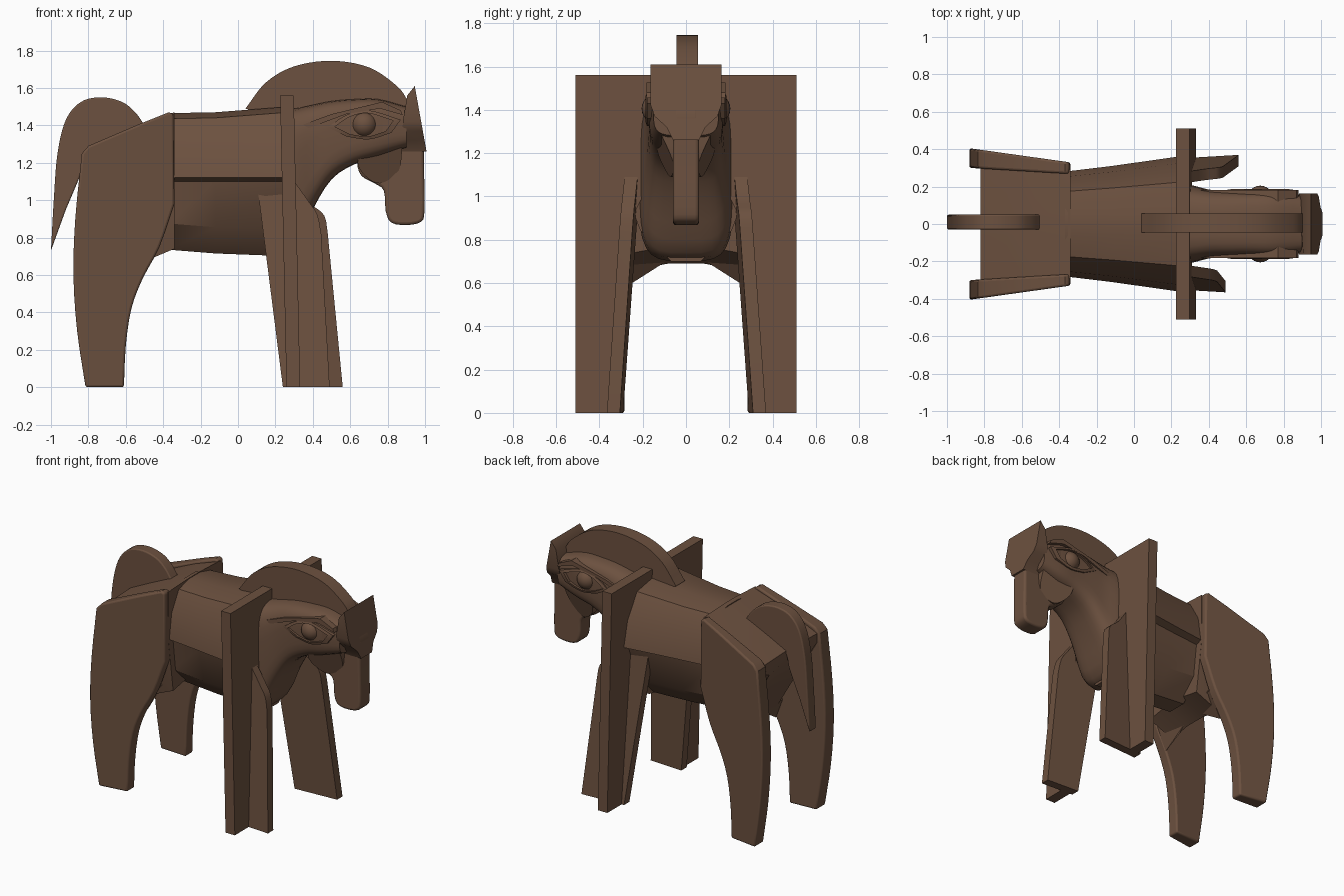
import bpy, bmesh, math
from mathutils import Vector

cube = bpy.data.objects.get("Cube")
if cube:
    bpy.data.objects.remove(cube, do_unlink=True)

wood = bpy.data.materials.new("dark brown wood")
wood.use_nodes = True
colour = (0.15, 0.082, 0.05, 1)
wood.diffuse_color = colour
wood.node_tree.nodes["Principled BSDF"].inputs["Base Color"].default_value = colour


def finish(obj, angle=35):
    obj.data.materials.append(wood)
    bpy.ops.object.select_all(action='DESELECT')
    obj.select_set(True)
    bpy.context.view_layer.objects.active = obj
    bpy.ops.object.shade_smooth_by_angle(angle=math.radians(angle))
    return obj


def loft(name, rings, bevel=0.0):
    """Skin a row of equal-length closed rings and cap both ends."""
    bm = bmesh.new()
    rows = [[bm.verts.new(p) for p in ring] for ring in rings]
    n = len(rows[0])
    for a, b in zip(rows, rows[1:]):
        for i in range(n):
            j = (i + 1) % n
            bm.faces.new((a[i], a[j], b[j], b[i]))
    bm.faces.new(rows[0])
    bm.faces.new(rows[-1])
    bmesh.ops.recalc_face_normals(bm, faces=bm.faces)
    mesh = bpy.data.meshes.new(name)
    bm.to_mesh(mesh)
    bm.free()
    obj = bpy.data.objects.new(name, mesh)
    bpy.context.collection.objects.link(obj)
    finish(obj)
    if bevel:
        mod = obj.modifiers.new("soft edges", 'BEVEL')
        mod.width, mod.segments = bevel, 3
        mod.angle_limit = math.radians(45)
    return obj


def spline(pts, steps=5):
    """Smooth open curve through the given points."""
    v = [Vector(p) for p in pts]
    v = [2 * v[0] - v[1]] + v + [2 * v[-1] - v[-2]]
    out = []
    for a, b, c, d in zip(v, v[1:], v[2:], v[3:]):
        for k in range(steps):
            t = k / steps
            out.append(b + 0.5 * t * (c - a + t * (2 * a - 5 * b + 4 * c - d
                                                   + t * (3 * (b - c) + d - a))))
    return out + [v[-2]]


def slab(name, profile, y0, y1, bevel=0.0):
    """Side profile (x, z) thickened between two y values or y(x, z) rules."""
    rule = lambda y: y if callable(y) else (lambda x, z: y)
    return loft(name, [[(x, rule(y)(x, z), z) for x, z in profile] for y in (y0, y1)], bevel)


def mirror_profile(half):
    return half + [(-y, z) for y, z in reversed(half)]


# Torso: overhanging flanks above a narrow belly
def torso_ring(x, top, edge, belly):
    half = [(0.06, top), (edge * 0.62, top - 0.03), (edge * 0.9, 1.3), (edge, 1.12),
            (edge * 0.85, 1.1), (0.21, belly + 0.14), (0.07, belly)]
    return [(x, y, z) for y, z in mirror_profile(half)]

loft("torso", [torso_ring(-0.37, 1.465, 0.28, 0.735), torso_ring(-0.12, 1.47, 0.31, 0.715),
               torso_ring(0.27, 1.5, 0.365, 0.70)])

# Rump: tapers up toward the tail
def rump_ring(x, top, wide, low, mid):
    half = [(0.06, top), (wide, top - 0.01), (wide, mid), (0.24, low), (0.08, low + 0.03)]
    return [(x, y, z) for y, z in mirror_profile(half)]

loft("rump", [rump_ring(-0.34, 1.47, 0.29, 0.74, 1.1), rump_ring(-0.53, 1.4, 0.3, 0.66, 1.0),
              rump_ring(-0.68, 1.33, 0.31, 0.92, 1.1), rump_ring(-0.82, 1.26, 0.32, 1.16, 1.2)])

# Hind legs: broad curved haunches
haunch = ([(-0.37, 1.47), (-0.345, 1.46)]
          + spline([(-0.34, 0.98), (-0.42, 0.75), (-0.51, 0.58), (-0.57, 0.42),
                    (-0.60, 0.22), (-0.61, 0)], 3)
          + spline([(-0.815, 0), (-0.86, 0.3), (-0.88, 0.6), (-0.87, 0.9), (-0.835, 1.25)], 3)
          + [(-0.8, 1.29), (-0.52, 1.41)])
for side, s in (("left", 1), ("right", -1)):
    outer = lambda x, z: s * (0.405 - 0.14 * (x + 0.88))
    inner = lambda x, z: s * (0.30 - 0.06 * (x + 0.88))
    slab("hind_leg_" + side, haunch, inner, outer, 0.012)
    # inner thigh web joining belly and leg
    web = [(-0.42, 0.76), (-0.51, 0.58), (-0.56, 0.72), (-0.5, 0.9)]
    loft("inner_thigh_" + side, [[(x, s * 0.28, z) for x, z in web],
                                 [(x, s * 0.06, 0.72 + 0.3 * (z - 0.58)) for x, z in web]])

# Shoulder board: one upright panel that also forms the front legs
half = [(0.0, 1.56), (0.51, 1.56), (0.51, 0), (0.32, 0), (0.25, 0.9), (0.2, 1.0), (0.0, 1.0)]
for side, s in (("left", 1), ("right", -1)):
    loft("shoulder_board_" + side,
         [[(x + 0.022 * (1.56 - z), s * y, z) for y, z in half] for x in (0.225, 0.298)])

# Front leg fins crossing the board
for side, s, toe in (("left", 1, 0.56), ("right", -1, 0.49)):
    knee = 0.5 * (toe - 0.56)
    fin = ([(0.10, 1.1), (0.24, 0), (toe, 0)]
           + spline([(0.48 + knee, 0.82), (0.46 + knee, 0.92), (0.38, 0.99), (0.28, 1.13)], 3))
    slab("front_leg_fin_" + side, fin,
         lambda x, z: s * (0.30 - 0.065 * z + 0.06 * (x - 0.4)),
         lambda x, z: s * (0.36 - 0.065 * z + 0.06 * (x - 0.4)))

# Chest, neck and head as one boxy rounded form
def oval(x, top, low, wide, count=28, power=0.5):
    ring = []
    for k in range(count):
        a = math.tau * (k + 0.5) / count
        c, d = math.cos(a), math.sin(a)
        ring.append((x, wide * math.copysign(abs(c) ** power, c),
                     (top + low) / 2 + (top - low) / 2 * math.copysign(abs(d) ** power, d)))
    return ring

neck = spline([(0.2, 1.49, 0.7, 0.22), (0.3, 1.49, 0.74, 0.21), (0.4, 1.51, 0.95, 0.185),
               (0.5, 1.53, 1.11, 0.175), (0.62, 1.54, 1.19, 0.17), (0.75, 1.54, 1.23, 0.17),
               (0.9, 1.5, 1.28, 0.15)], 3)
loft("neck_and_head", [oval(*p) for p in neck])

# Mane crest
mane = spline([(0.04, 1.49), (0.15, 1.63), (0.3, 1.715), (0.5, 1.745), (0.7, 1.71),
               (0.85, 1.61), (0.91, 1.53)])
slab("mane", mane + [Vector((0.88, 1.4)), Vector((0.3, 1.4))], -0.045, 0.055)

# Muzzle with jaw
muzzle = spline([(0.965, 1.45), (0.99, 1.36), (0.995, 1.15), (0.997, 0.95), (0.98, 0.885),
                 (0.9, 0.867), (0.82, 0.88), (0.79, 0.94), (0.78, 1.05), (0.73, 1.09),
                 (0.66, 1.13), (0.637, 1.2), (0.65, 1.28)], 3)
slab("muzzle", muzzle + [Vector((0.72, 1.4))], -0.06, 0.06, 0.015)
cheek = spline([(0.66, 1.3, 0.15), (0.64, 1.2, 0.13), (0.68, 1.13, 0.10), (0.76, 1.09, 0.07),
                (0.86, 1.16, 0.06), (0.88, 1.32, 0.13)], 4)
loft("cheeks", [[(x, s * w, z) for x, z, w in cheek] for s in (-1, 1)])

# Forehead plate, tapering down into the nose
brow = mirror_profile([(0.163, 1.61), (0.163, 1.42), (0.145, 1.37), (0.09, 1.32), (0.06, 1.26)])
loft("forehead_plate",
     [[(0.945 + 0.18 * (1.61 - z), y, z) for y, z in brow],
      [(0.885 - 0.02 * (1.61 - z) + 0.02 * (z > 1.6), y, z - 0.05 * (z > 1.6)) for y, z in brow]])

# Eyes: ball, almond rim and brow ridge on each side
lid = (spline([(0.48, 1.39), (0.58, 1.455), (0.7, 1.48), (0.87, 1.43)], 5)
       + spline([(0.82, 1.36), (0.7, 1.325), (0.58, 1.34)], 4))
hole = [Vector((0.67, 1.405)) + (Vector(p) - Vector((0.67, 1.405))) * 0.8 for p in lid]
for side, s in (("left", 1), ("right", -1)):
    bpy.ops.mesh.primitive_uv_sphere_add(segments=24, ring_count=12, radius=0.07,
                                         location=(0.675, s * 0.135, 1.405))
    ball = bpy.context.object
    ball.name = "eyeball_" + side
    finish(ball, 60)
    # raised rim: an outer ring stepping in to the eye opening
    ring = lambda pts, y: [(x, s * y, z) for x, z in pts]
    loft("eyelid_" + side, [ring(hole, 0.165), ring(lid, 0.14), ring(lid, 0.18),
                            ring(hole, 0.186), ring(hole, 0.167)])
    ridge = [(0.31, 1.36), (0.58, 1.46), (0.76, 1.49), (0.88, 1.455),
             (0.87, 1.48), (0.77, 1.525), (0.5, 1.46), (0.31, 1.39)]
    slab("brow_ridge_" + side, ridge, s * 0.1, s * 0.183)

# Tail: thin arched blade
tail = (spline([(-1.0, 0.73), (-0.985, 1.0), (-0.965, 1.25), (-0.92, 1.43), (-0.84, 1.525),
                (-0.73, 1.55), (-0.62, 1.525), (-0.55, 1.47), (-0.5, 1.4)])
        + spline([(-0.6, 1.33), (-0.8, 1.25), (-0.84, 1.14), (-0.92, 0.95)], 4))
slab("tail", tail, -0.03, 0.05, 0.012)
